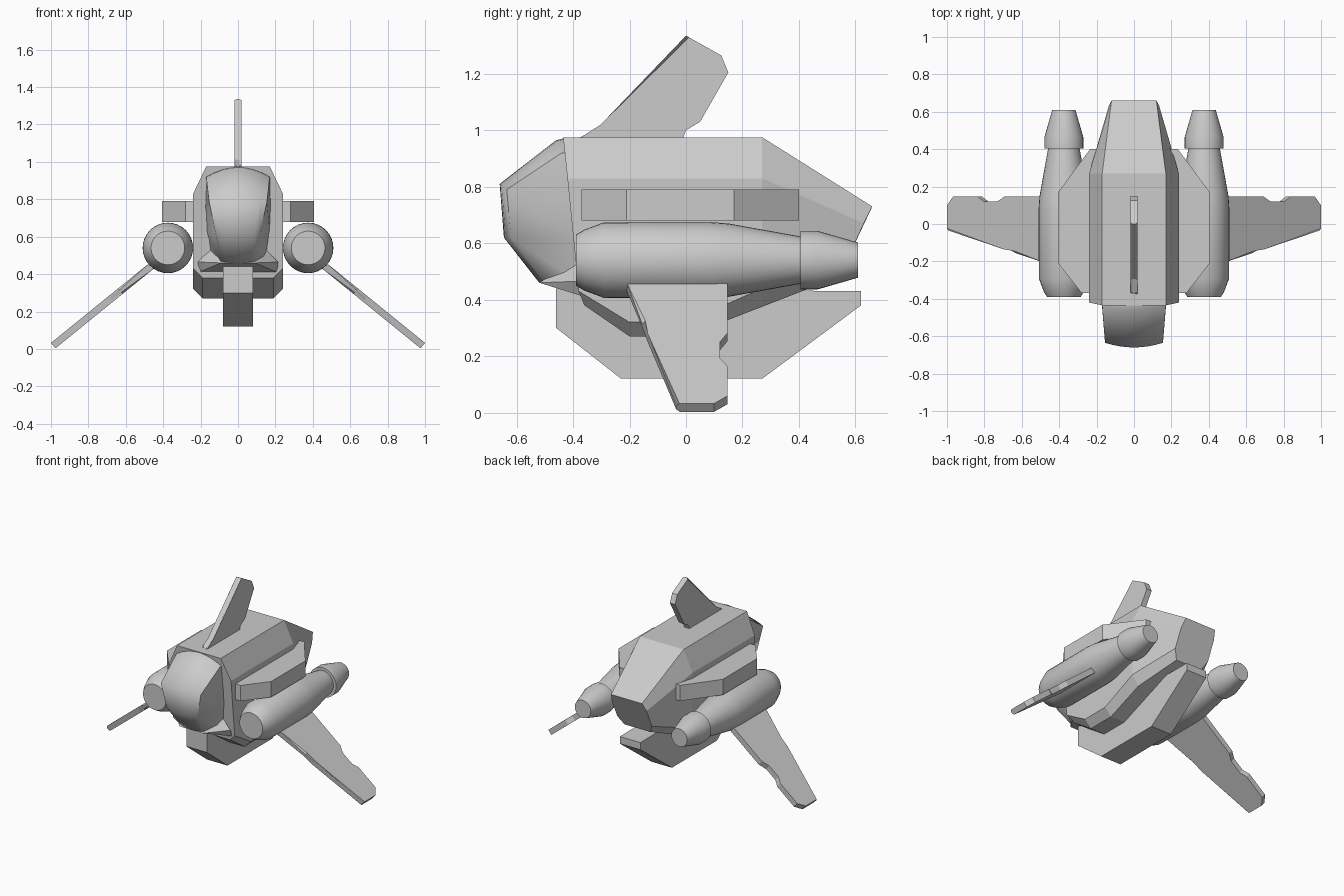
import bpy, bmesh, math
from mathutils import Vector

if "Cube" in bpy.data.objects:
    bpy.data.objects.remove(bpy.data.objects["Cube"])

grey = bpy.data.materials.new("hull_grey")
grey.use_nodes = True
grey.diffuse_color = (0.6, 0.6, 0.6, 1)
grey.node_tree.nodes["Principled BSDF"].inputs["Base Color"].default_value = (0.6, 0.6, 0.6, 1)


def finish(name, bm, smooth=None):
    bmesh.ops.recalc_face_normals(bm, faces=bm.faces[:])
    mesh = bpy.data.meshes.new(name)
    bm.to_mesh(mesh)
    bm.free()
    mesh.materials.append(grey)
    obj = bpy.data.objects.new(name, mesh)
    bpy.context.collection.objects.link(obj)
    if smooth:
        bpy.ops.object.select_all(action='DESELECT')
        obj.select_set(True)
        bpy.context.view_layer.objects.active = obj
        bpy.ops.object.shade_smooth_by_angle(angle=math.radians(smooth))
    return obj


def loft(name, rings, smooth=None):
    """Skin a row of closed rings and cap both ends."""
    bm = bmesh.new()
    rows = [[bm.verts.new(p) for p in ring] for ring in rings]
    n = len(rows[0])
    for a, b in zip(rows, rows[1:]):
        for i in range(n):
            j = (i + 1) % n
            bm.faces.new((a[i], a[j], b[j], b[i]))
    bm.faces.new(rows[0])
    bm.faces.new(rows[-1])
    return finish(name, bm, smooth)


def plate(name, outline, place, half, lead=0):
    """Extrude an outline by +-half; soften its first few edges."""
    bm = bmesh.new()
    caps = [[bm.verts.new(place(u, v, w)) for u, v in outline] for w in (-half, half)]
    n = len(outline)
    for i in range(n):
        j = (i + 1) % n
        bm.faces.new((caps[0][i], caps[0][j], caps[1][j], caps[1][i]))
    for cap in caps:
        bm.faces.new(cap)
    if lead:
        edges = [bm.edges.get((cap[i], cap[i + 1])) for cap in caps for i in range(lead)]
        bmesh.ops.bevel(bm, geom=edges, offset=half * 0.6, segments=1, affect='EDGES')
    return finish(name, bm)


def mirrored(half):
    return half + [(-x, y, z) for x, y, z in reversed(half)]


# Main hull: eight-sided sections from front to tail
loft("hull", [mirrored(s) for s in (
    [(0.17, -0.435, 0.975), (0.24, -0.42, 0.83), (0.24, -0.38, 0.43), (0.19, -0.36, 0.38)],
    [(0.17, -0.2, 0.975), (0.24, -0.2, 0.83), (0.24, -0.2, 0.32), (0.19, -0.2, 0.27)],
    [(0.17, 0.0, 0.975), (0.24, 0.0, 0.83), (0.24, 0.0, 0.32), (0.19, 0.0, 0.27)],
    [(0.17, 0.27, 0.975), (0.24, 0.27, 0.83), (0.24, 0.27, 0.44), (0.19, 0.27, 0.375)],
    [(0.12, 0.66, 0.73), (0.135, 0.63, 0.67), (0.135, 0.57, 0.54), (0.1, 0.54, 0.48)],
)])

# Cockpit: curved windshield strip with flat sides running back into the hull
stations = [  # centre y, z; edge x, y, z; back x, y, z
    (-0.43, 0.972, 0.17, -0.42, 0.92, 0.17, -0.4, 0.92),
    (-0.46, 0.965, 0.17, -0.44, 0.92, 0.17, -0.4, 0.9),
    (-0.66, 0.81, 0.155, -0.635, 0.79, 0.175, -0.39, 0.75),
    (-0.645, 0.62, 0.12, -0.62, 0.62, 0.17, -0.37, 0.62),
    (-0.52, 0.46, 0.09, -0.5, 0.46, 0.145, -0.36, 0.45),
]
rings = []
for cy, cz, ex, ey, ez, bx, by, bz in stations:
    ring = [(-bx, by, bz)]
    for k in range(-4, 5):
        t = k / 4
        ring.append((t * ex, cy + (ey - cy) * t * t, cz + (ez - cz) * t * t))
    rings.append(ring + [(bx, by, bz)])
loft("cockpit", rings, 60)

# Chin wedge under the cockpit
bm = bmesh.new()
for p in mirrored([(0.13, -0.38, 0.55), (0.215, -0.39, 0.465), (0.21, -0.36, 0.41),
                   (0.09, -0.52, 0.46)]):
    bm.verts.new(p)
bmesh.ops.convex_hull(bm, input=bm.verts[:])
finish("chin", bm)

# Keel and dorsal fin
plate("keel", [(-0.46, 0.44), (-0.46, 0.3), (-0.23, 0.12), (0.27, 0.12), (0.62, 0.38), (0.62, 0.43)],
      lambda u, v, w: (w, u, v), 0.08)
plate("dorsal_fin", [(-0.4, 0.96), (-0.365, 0.98), (-0.295, 1.01), (0.0, 1.335), (0.125, 1.265),
                     (0.15, 1.205), (0.05, 1.03), (0.0, 1.0), (-0.015, 0.96)],
      lambda u, v, w: (w, u, v), 0.02, 3)

# Paired parts
wing_shape = [(0.38, -0.235), (0.46, -0.21), (0.63, -0.155), (0.68, -0.125), (0.988, -0.035),
              (0.988, 0.1), (0.955, 0.147), (0.825, 0.147), (0.79, 0.12), (0.72, 0.12),
              (0.68, 0.147), (0.38, 0.147)]
pod_profile = [(-0.39, 0.09), (-0.36, 0.108), (-0.29, 0.134), (0.08, 0.135), (0.15, 0.13), (0.41, 0.083)]
nozzle_profile = [(0.405, 0.104), (0.465, 0.104), (0.61, 0.062)]


def turned(name, side, profile):
    circle = [(math.cos(a), math.sin(a)) for a in (math.tau * i / 32 for i in range(32))]
    loft(name, [[(side * 0.375 + r * c, y, 0.54 + r * s) for c, s in circle]
                for y, r in profile], 30)


for word, side in (("left", 1), ("right", -1)):
    turned(word + "_engine_pod", side, pod_profile)
    turned(word + "_engine_nozzle", side, nozzle_profile)

    # Shelf above the pod
    plate(word + "_side_shelf", [(0.1, -0.37), (0.28, -0.37), (0.405, -0.21), (0.405, 0.17),
                                 (0.235, 0.4), (0.1, 0.4)],
          lambda u, v, w: (side * u, v, 0.735 + w), 0.055)

    # Drooping wing
    normal = Vector((0.63, 0, 0.777))

    def on_wing(u, v, w):
        p = Vector((u, v, 0.45 - 0.811 * (u - 0.455))) + normal * w
        return (side * p.x, p.y, p.z)

    plate(word + "_wing", wing_shape, on_wing, 0.019, 4)
